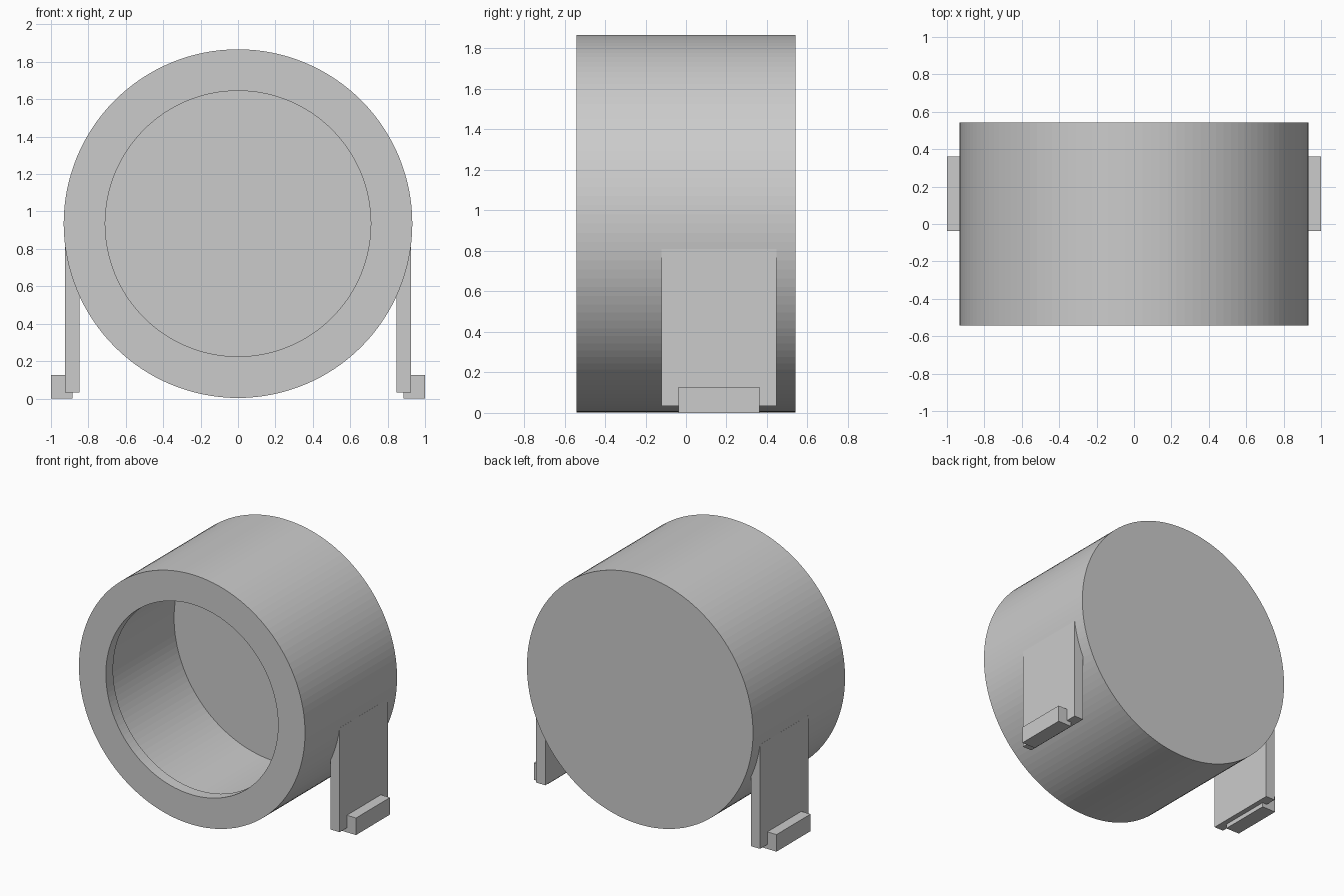
import bpy, bmesh, math

if "Cube" in bpy.data.objects:
    bpy.data.objects.remove(bpy.data.objects["Cube"])

CZ = 0.935      # height of the drum axis
WALL = 0.085    # shell, lip and back thickness
R = 0.932       # outer radius


def make_object(name, bm):
    bmesh.ops.remove_doubles(bm, verts=bm.verts, dist=1e-5)
    bmesh.ops.recalc_face_normals(bm, faces=bm.faces)
    me = bpy.data.meshes.new(name)
    bm.to_mesh(me)
    bm.free()
    ob = bpy.data.objects.new(name, me)
    bpy.context.collection.objects.link(ob)
    return ob


def prism(name, outline, y0, y1, side):
    """Extrude an (x, z) outline along y; side mirrors it in x."""
    bm = bmesh.new()
    face = bm.faces.new([bm.verts.new((side * x, y0, z)) for x, z in outline])
    ext = bmesh.ops.extrude_face_region(bm, geom=[face])
    moved = [g for g in ext["geom"] if isinstance(g, bmesh.types.BMVert)]
    bmesh.ops.translate(bm, verts=moved, vec=(0, y1 - y0, 0))
    return make_object(name, bm)


# Hollow drum: (radius, y) profile turned about the y axis, with a front lip
ri, front, back = R - WALL, -0.542, 0.542
profile = [(0, back), (R, back), (R, front), (0.71, front),
           (0.71, front + WALL), (ri, front + WALL), (ri, back - WALL), (0, back - WALL)]
bm = bmesh.new()
verts = [bm.verts.new((r, y, CZ)) for r, y in profile]
edges = [bm.edges.new(pair) for pair in zip(verts, verts[1:])]
bmesh.ops.spin(bm, geom=verts + edges, cent=(0, 0, CZ), axis=(0, 1, 0),
               angle=math.tau, steps=128, use_merge=False)
make_object("drum_housing", bm)

# Side legs and their hooked feet
leg = [(0.847, 0.033), (0.924, 0.033), (0.924, 0.81), (0.847, 0.81)]
foot = [(0.885, 0), (1, 0), (1, 0.127), (0.924, 0.127), (0.924, 0.033), (0.885, 0.033)]
for label, side in (("left", -1), ("right", 1)):
    prism(label + "_leg", leg, -0.122, 0.447, side)
    prism(label + "_foot", foot, -0.038, 0.362, side)
